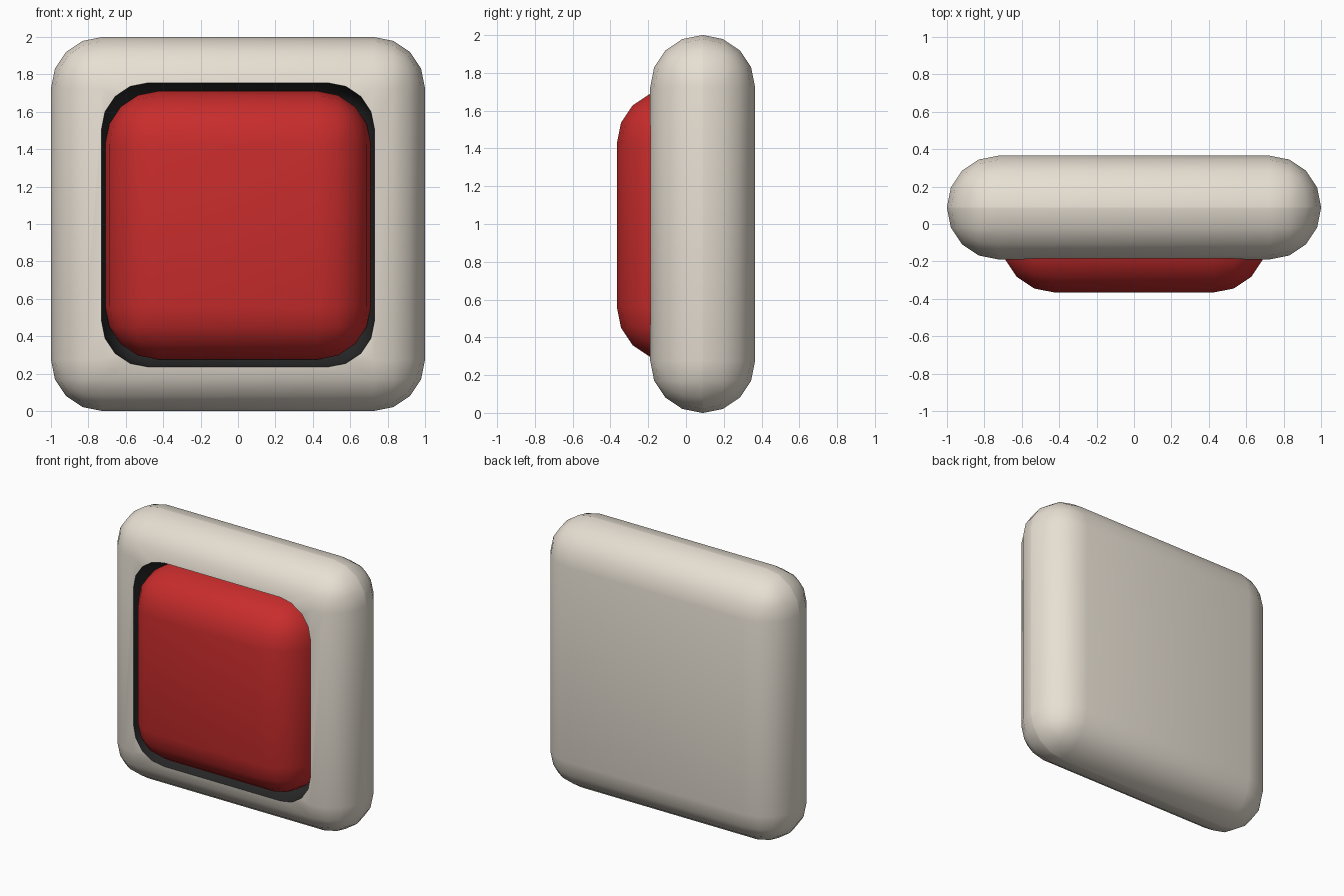
import bpy, bmesh
from mathutils import Matrix, Vector

if "Cube" in bpy.data.objects:
    bpy.data.objects.remove(bpy.data.objects["Cube"])


def material(name, color):
    m = bpy.data.materials.new(name)
    m.diffuse_color = (*color, 1)
    m.use_nodes = True
    m.node_tree.nodes["Principled BSDF"].inputs["Base Color"].default_value = m.diffuse_color
    return m


def rounded_box(name, center, size, radius, mats, mat_index=0):
    bm = bmesh.new()
    bmesh.ops.create_cube(bm, size=1, matrix=Matrix.Translation(center) @ Matrix.Diagonal((*size, 1)))
    bmesh.ops.bevel(bm, geom=bm.edges[:], offset=radius, offset_type='OFFSET',
                    segments=4, profile=0.5, affect='EDGES')
    for f in bm.faces:
        f.material_index = mat_index
    me = bpy.data.meshes.new(name)
    bm.to_mesh(me)
    bm.free()
    for m in mats:
        me.materials.append(m)
    ob = bpy.data.objects.new(name, me)
    bpy.context.collection.objects.link(ob)
    return ob


def activate(ob):
    bpy.ops.object.select_all(action='DESELECT')
    ob.select_set(True)
    bpy.context.view_layer.objects.active = ob


cream = material("cream_plastic", (0.80, 0.74, 0.65))
dark = material("dark_recess", (0.02, 0.02, 0.02))
red = material("red_button", (0.58, 0.025, 0.025))

# Pillow-shaped housing
housing = rounded_box("housing", Vector((0, 0.088, 1)), (2, 0.555, 2), 0.275, [cream, dark])

# Rounded recess scooped out of the front face
cutter = rounded_box("recess_cutter", Vector((0, -0.19, 0.995)), (1.46, 0.51, 1.52), 0.25,
                     [cream, dark], 1)
cut = housing.modifiers.new("recess", 'BOOLEAN')
cut.operation = 'DIFFERENCE'
cut.solver = 'EXACT'
cut.object = cutter
activate(housing)
bpy.ops.object.modifier_apply(modifier=cut.name)
bpy.data.objects.remove(cutter)

# Push button sitting in the recess
button = rounded_box("push_button", Vector((0, -0.08, 0.993)), (1.42, 0.572, 1.435), 0.284, [red])

for ob in (housing, button):
    activate(ob)
    bpy.ops.object.shade_smooth_by_angle(angle=0.7)
